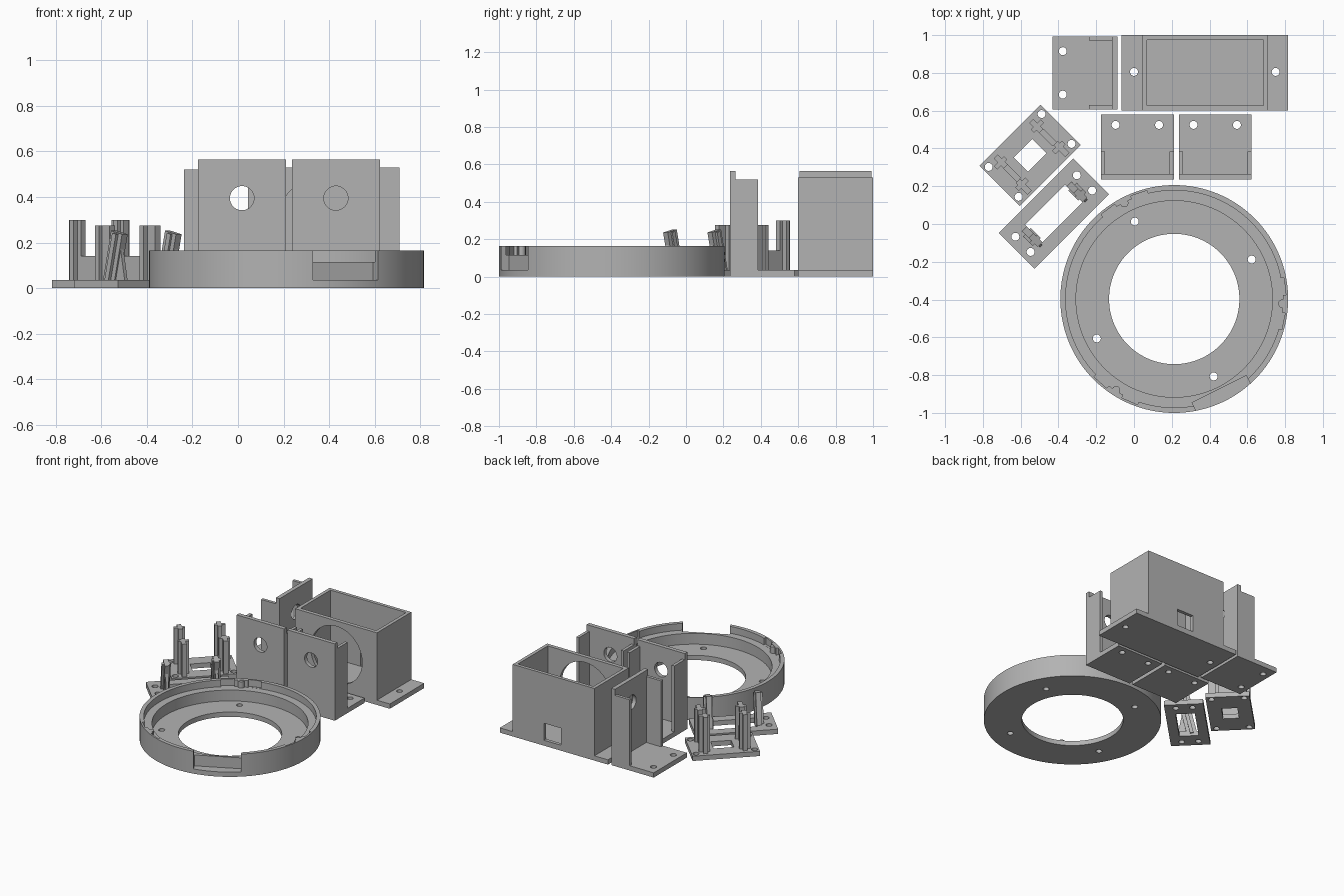
import bpy, bmesh, math
from mathutils import Matrix, Vector

start = bpy.data.objects.get("Cube")
if start:
    bpy.data.objects.remove(start)

grey = bpy.data.materials.new("plain grey")
grey.use_nodes = True
grey.diffuse_color = (0.45, 0.45, 0.45, 1)
grey.node_tree.nodes["Principled BSDF"].inputs["Base Color"].default_value = grey.diffuse_color

PLATE = 0.035


def make(name, bm):
    bmesh.ops.recalc_face_normals(bm, faces=bm.faces)
    mesh = bpy.data.meshes.new(name)
    bm.to_mesh(mesh)
    bm.free()
    mesh.materials.append(grey)
    obj = bpy.data.objects.new(name, mesh)
    bpy.context.collection.objects.link(obj)
    return obj


def box(name, x0, x1, y0, y1, z0, z1, turn=None):
    bm = bmesh.new()
    mid = Matrix.Translation(((x0 + x1) / 2, (y0 + y1) / 2, (z0 + z1) / 2))
    size = Matrix.Diagonal((x1 - x0, y1 - y0, z1 - z0, 1))
    bmesh.ops.create_cube(bm, size=1, matrix=(turn or Matrix()) @ mid @ size)
    return make(name, bm)


def rod(name, centre, r, depth, axis="Z", sides=32):
    bm = bmesh.new()
    turn = Matrix.Rotation(math.pi / 2, 4, "X") if axis == "Y" else Matrix()
    bmesh.ops.create_cone(bm, cap_ends=True, segments=sides, radius1=r, radius2=r,
                          depth=depth, matrix=Matrix.Translation(centre) @ turn)
    return make(name, bm)


def cut(obj, *cutters):
    """Subtract the cutters, bake the result and drop the cutters."""
    for c in cutters:
        mod = obj.modifiers.new("cut", "BOOLEAN")
        mod.operation, mod.solver, mod.object = "DIFFERENCE", "EXACT", c
    bpy.context.view_layer.update()
    done = obj.evaluated_get(bpy.context.evaluated_depsgraph_get())
    mesh = bpy.data.meshes.new_from_object(done)
    obj.modifiers.clear()
    obj.data = mesh
    for c in cutters:
        bpy.data.objects.remove(c)
    return obj


def holes(points, r=0.021):
    return [rod("hole", (x, y, 0), r, 0.2) for x, y in points]


def place(parts, x, y, degrees):
    spot = Matrix.Translation((x, y, 0)) @ Matrix.Rotation(math.radians(degrees), 4, "Z")
    for p in parts:
        p.data.transform(spot)


# Round ring base: stepped profile revolved around its axis
RX, RY, RIM, LEDGE, TOP = 0.213, -0.397, 0.575, 0.115, 0.165
profile = [(0.345, 0), (0.603, 0), (0.603, TOP), (RIM, TOP),
           (RIM, LEDGE), (0.52, LEDGE), (0.52, PLATE), (0.345, PLATE)]
bm = bmesh.new()
loop = [bm.verts.new((r, 0, z)) for r, z in profile]
edges = [bm.edges.new((a, b)) for a, b in zip(loop, loop[1:] + loop[:1])]
bmesh.ops.spin(bm, geom=loop + edges, axis=(0, 0, 1), cent=(0, 0, 0),
               angle=math.tau, steps=128, use_merge=True)
bmesh.ops.remove_doubles(bm, verts=bm.verts, dist=0.0001)
ring = make("ring_base", bm)
ring_cuts = holes([(0.46 * math.cos(math.radians(a)), 0.46 * math.sin(math.radians(a)))
                   for a in (27, 117, 207, 297)])
# Flat notch in the outer wall
ring_cuts.append(box("notch", 0.533, 0.7, -0.16, 0.16, PLATE, 0.3,
                     Matrix.Rotation(math.radians(-63.5), 4, "Z")))
# Locking slots and half-round stops inside the rim
ring_parts = [ring]
for a in (-2.5, 117.5, 237.5):
    for side in (9, -9):
        turn = Matrix.Rotation(math.radians(a + side), 4, "Z")
        ring_cuts.append(box("slot", 0.56, 0.59, -0.045, 0.045, LEDGE + 0.001, 0.3, turn))
    c = math.radians(a)
    stop = rod("rim_stop", (0.573 * math.cos(c), 0.573 * math.sin(c), (LEDGE + TOP) / 2),
               0.022, TOP - LEDGE - 0.004)
    ring_parts.append(stop)
cut(ring, *ring_cuts)
place(ring_parts, RX, RY, 0)

# Open-topped housing on a long plate
cut(box("housing_plate", -0.065, 0.815, 0.60, 1.0, 0, PLATE),
    *holes([(0.0, 0.805), (0.75, 0.805)]))
cut(box("housing", 0.045, 0.71, 0.60, 1.0, PLATE, 0.53),
    box("cavity", 0.07, 0.685, 0.628, 0.975, 0, 0.7),
    rod("round_opening", (0.38, 0.6, 0.28), 0.21, 0.2, "Y", 64),
    box("rear_window", 0.315, 0.455, 0.9, 1.1, PLATE + 0.005, 0.165))


# Three identical upright brackets
def upright_bracket(x, y, degrees):
    w, d = 0.193, 0.1725
    base = cut(box("bracket_base", -w, w, -d, d, 0, PLATE),
               *holes([(-0.115, 0.117), (0.115, 0.117)]))
    panel = cut(box("bracket_panel", -w, w, -d, -d + 0.03, PLATE, 0.565),
                rod("panel_hole", (0, -d, 0.395), 0.053, 0.2, "Y", 48))
    parts = [base, panel]
    for s in (-1, 1):
        xs = sorted((s * w, s * (w - 0.022)))
        parts.append(box("bracket_flange", *xs, -d + 0.03, -d + 0.15, PLATE, 0.52))
    place(parts, x, y, degrees)


upright_bracket(0.0175, 0.4075, 0)
upright_bracket(0.43, 0.4075, 0)
upright_bracket(-0.26, 0.80, 90)

# Four-post mount, turned diagonally
mount = cut(box("post_mount_plate", -0.228, 0.228, -0.15, 0.15, 0, PLATE),
            box("window", -0.069, 0.069, -0.054, 0.054, -0.1, 0.1),
            *holes([(u, v) for u in (-0.198, 0.198) for v in (-0.112, 0.112)]))
parts = [mount]
for s in (-1, 1):
    def bar(name, a, b, y0, y1, top):
        parts.append(box(name, *sorted((s * a, s * b)), y0, y1, PLATE, top))
    bar("tall_post", 0.118, 0.148, 0.05, 0.125, 0.30)
    bar("tall_post_rib", 0.10, 0.175, 0.07, 0.095, 0.30)
    bar("short_post", 0.125, 0.157, -0.138, -0.05, 0.275)
    bar("short_post_rib", 0.10, 0.175, -0.09, -0.065, 0.275)
    bar("low_wall", 0.118, 0.15, -0.05, 0.05, 0.14)
place(parts, -0.55, 0.363, 45)

# Two-post mount with leaning posts
mount = cut(box("leaning_mount_plate", -0.279, 0.279, -0.134, 0.134, 0, PLATE),
            box("window", -0.15, 0.15, -0.066, 0.066, -0.1, 0.1),
            *holes([(u, v) for u in (-0.23, 0.23) for v in (-0.057, 0.057)]))
parts = [mount]
lean = Matrix.Translation((0, 0.02, 0.02)) @ Matrix.Rotation(math.radians(13), 4, "X")
for s in (-1, 1):
    xs = sorted((s * 0.15, s * 0.185))
    parts.append(box("leaning_post", *xs, -0.035, 0.035, 0, 0.23, lean))
    xs = sorted((s * 0.14, s * 0.20))
    parts.append(box("leaning_post_rib", *xs, -0.012, 0.012, 0, 0.225, lean))
    # Triangular brace under the lean
    bm = bmesh.new()
    tri = [bm.verts.new((s * 0.16, y, z)) for y, z in ((-0.075, PLATE), (0.0, PLATE), (-0.05, 0.17))]
    face = bm.faces.new(tri)
    out = bmesh.ops.extrude_face_region(bm, geom=[face])["geom"]
    bmesh.ops.translate(bm, vec=Vector((s * 0.018, 0, 0)),
                        verts=[g for g in out if isinstance(g, bmesh.types.BMVert)])
    parts.append(make("post_brace", bm))
place(parts, -0.425, 0.055, 45)

# Smooth the round surfaces, keep the edges crisp
bpy.ops.object.select_all(action="DESELECT")
for o in bpy.context.collection.objects:
    if o.type == "MESH" and grey.name in o.data.materials:
        o.select_set(True)
        bpy.context.view_layer.objects.active = o
bpy.ops.object.shade_smooth_by_angle(angle=math.radians(30))
